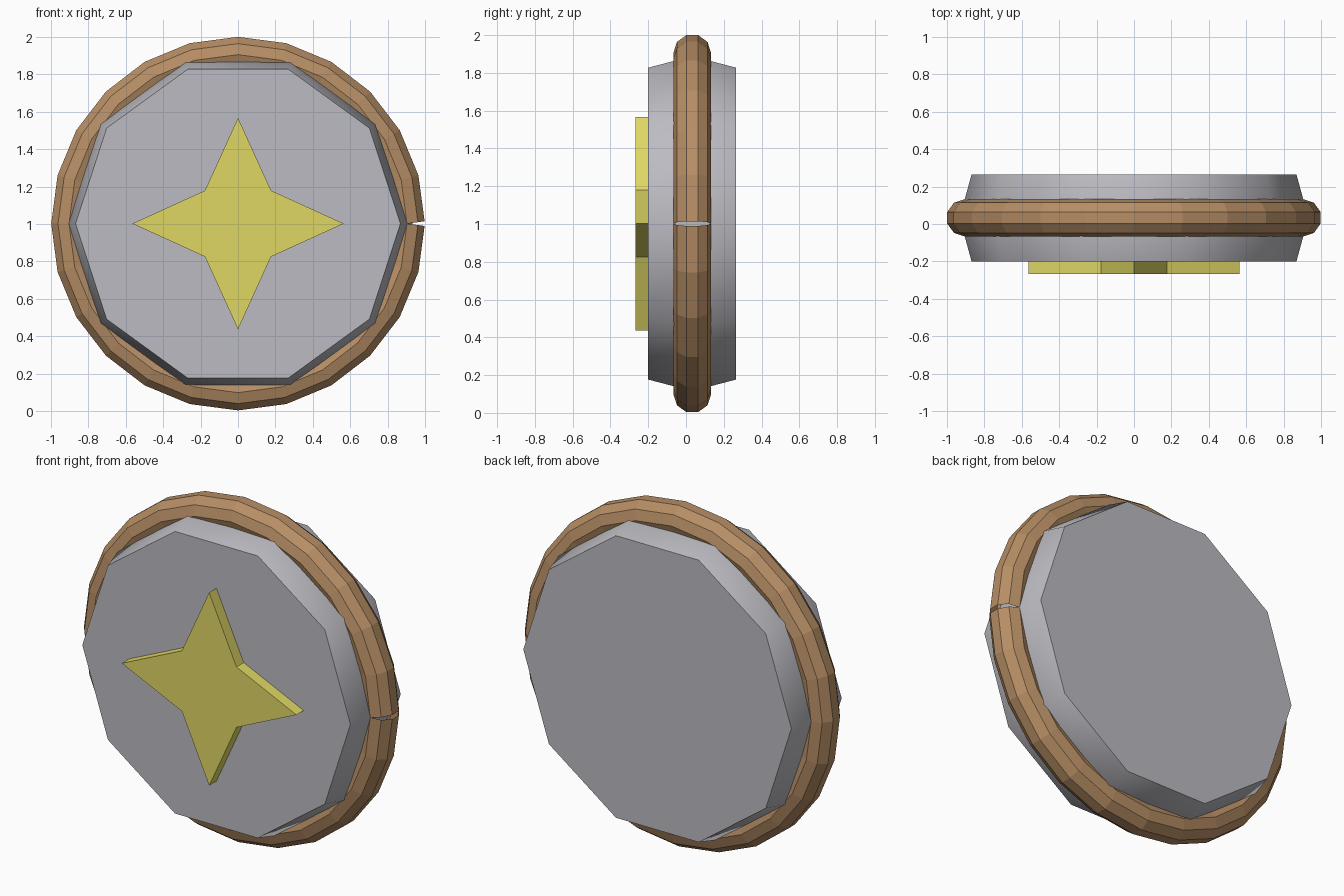
import bpy
import bmesh
from math import sin, cos, pi, radians

cube = bpy.data.objects.get("Cube")
if cube:
    bpy.data.objects.remove(cube, do_unlink=True)

CZ = 1.002      # height of the shared axis
MID_Y = 0.033   # middle plane of disc and rim


def material(name, rgb):
    mat = bpy.data.materials.new(name)
    mat.use_nodes = True
    mat.diffuse_color = (*rgb, 1)
    bsdf = next(n for n in mat.node_tree.nodes if n.type == 'BSDF_PRINCIPLED')
    bsdf.inputs["Base Color"].default_value = (*rgb, 1)
    return mat


def loft(name, sections, mat, closed_ends):
    """Bridge consecutive closed loops of points, optionally capping both ends."""
    bm = bmesh.new()
    loops = [[bm.verts.new(p) for p in s] for s in sections]
    n = len(loops[0])
    for a, b in zip(loops, loops[1:]):
        for i in range(n):
            j = (i + 1) % n
            bm.faces.new((a[i], a[j], b[j], b[i]))
    if closed_ends:
        bm.faces.new(loops[0][::-1])
        bm.faces.new(loops[-1])
    bmesh.ops.recalc_face_normals(bm, faces=bm.faces)
    mesh = bpy.data.meshes.new(name)
    bm.to_mesh(mesh)
    bm.free()
    mesh.materials.append(mat)
    obj = bpy.data.objects.new(name, mesh)
    bpy.context.collection.objects.link(obj)
    return obj


def outline(radii, count, y):
    """Loop around the y axis; the radii repeat in turn."""
    return [(radii[i % len(radii)] * cos(2 * pi * i / count), y,
             CZ + radii[i % len(radii)] * sin(2 * pi * i / count))
            for i in range(count)]


grey = material("grey metal", (0.50, 0.50, 0.54))
brown = material("brown rim", (0.47, 0.27, 0.13))
yellow = material("yellow star", (0.74, 0.68, 0.13))

# Ten-sided disc, widest in the middle, with smooth sides and sharp faces
disc = loft("disc", [outline([r], 10, y) for r, y in
                     ((0.868, -0.20), (0.932, MID_Y), (0.868, 0.265))], grey, True)
bpy.ops.object.select_all(action='DESELECT')
disc.select_set(True)
bpy.context.view_layer.objects.active = disc
bpy.ops.object.shade_smooth_by_angle(angle=radians(45))

# Tubular rim, split at one side where its square-cut ends meet
SEGMENTS, SIDES, TUBE, RING = 24, 10, 0.1, 0.903
rim_sections = []
for k in range(SEGMENTS + 1):
    a = 2 * pi * k / SEGMENTS
    half_step = pi / SEGMENTS
    tilt = a + (half_step if k == 0 else -half_step if k == SEGMENTS else 0)
    section = []
    for s in range(SIDES):
        t = 2 * pi * (s + 0.5) / SIDES
        out = TUBE * cos(t)
        section.append((RING * cos(a) + out * cos(tilt), MID_Y + TUBE * sin(t),
                        CZ + RING * sin(a) + out * sin(tilt)))
    rim_sections.append(section)
loft("rim", rim_sections, brown, False)

# Raised four-pointed star on the front
loft("star", [outline([0.565, 0.25], 8, y) for y in (-0.267, -0.195)], yellow, True)
